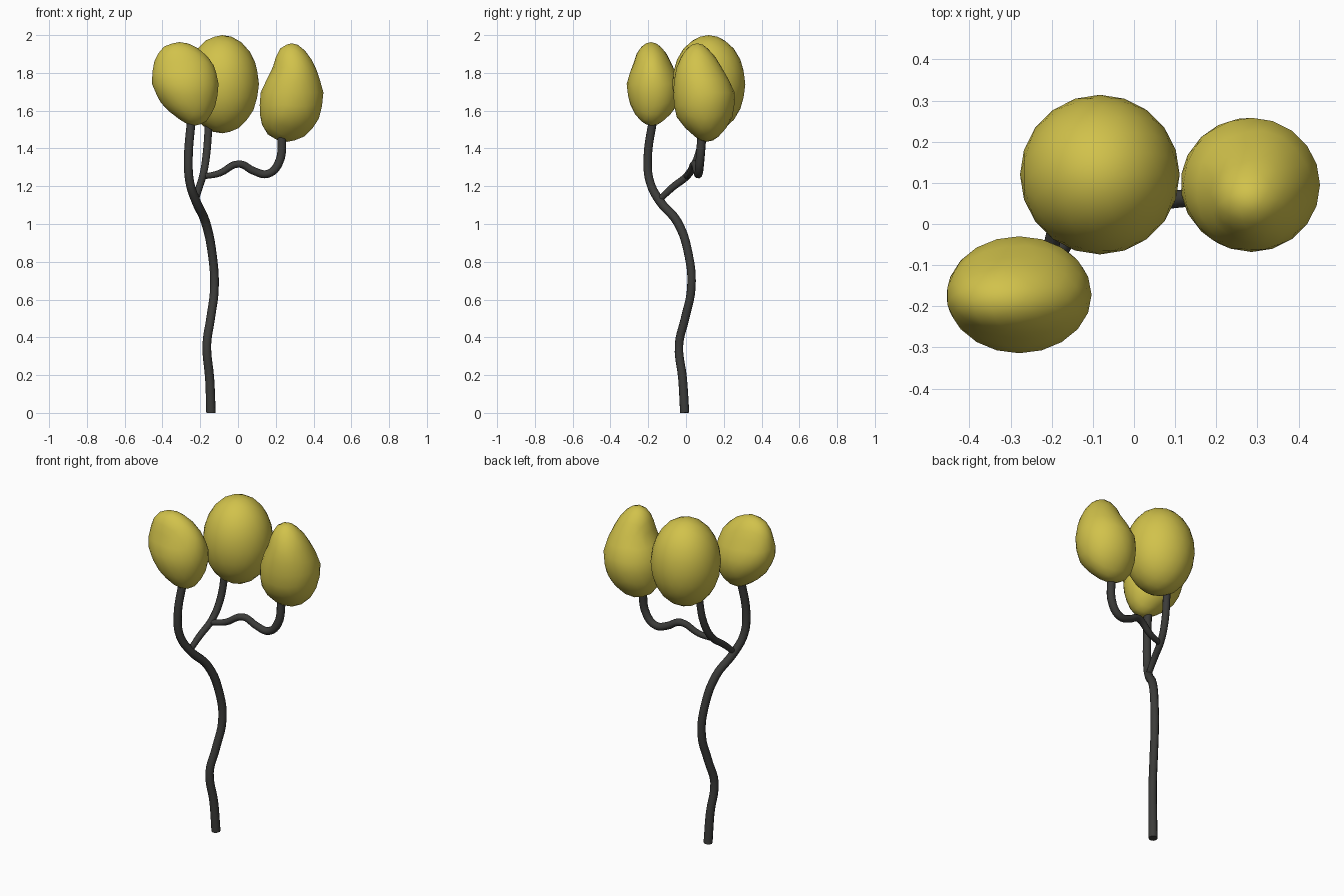
import bpy, bmesh
from math import sqrt

if "Cube" in bpy.data.objects:
    bpy.data.objects.remove(bpy.data.objects["Cube"])


def material(name, rgb):
    m = bpy.data.materials.new(name)
    m.diffuse_color = (*rgb, 1)
    m.use_nodes = True
    m.node_tree.nodes["Principled BSDF"].inputs["Base Color"].default_value = m.diffuse_color
    return m


BARK = material("bark", (0.045, 0.045, 0.042))
LEAF = material("leaf", (0.64, 0.54, 0.07))


def tube(name, points):
    """Smooth tube through (x, y, z, radius) points."""
    cu = bpy.data.curves.new(name, 'CURVE')
    cu.dimensions = '3D'
    cu.bevel_depth = 1.0
    cu.bevel_resolution = 3
    cu.resolution_u = 5
    cu.use_fill_caps = True
    sp = cu.splines.new('BEZIER')
    sp.bezier_points.add(len(points) - 1)
    for bp, (x, y, z, r) in zip(sp.bezier_points, points):
        bp.co = (x, y, z)
        bp.radius = r
        bp.handle_left_type = bp.handle_right_type = 'AUTO'
    ob = bpy.data.objects.new(name, cu)
    bpy.context.collection.objects.link(ob)
    bpy.ops.object.select_all(action='DESELECT')
    ob.select_set(True)
    bpy.context.view_layer.objects.active = ob
    bpy.ops.object.convert(target='MESH')
    ob = bpy.context.object
    ob.data.materials.clear()
    ob.data.materials.append(BARK)
    bpy.ops.object.shade_smooth_by_angle(angle=0.9)


def clump(name, z0, z1, sections):
    """Icosphere reshaped by sections (t, centre x, centre y, scale x, scale y), t from -1 to 1."""
    bm = bmesh.new()
    bmesh.ops.create_icosphere(bm, subdivisions=3, radius=1)
    for v in bm.verts:
        t = max(sections[0][0], min(sections[-1][0], v.co.z))
        for a, b in zip(sections, sections[1:]):
            if t <= b[0]:
                f = (t - a[0]) / (b[0] - a[0])
                cx, cy, kx, ky = [p + (q - p) * f for p, q in zip(a[1:], b[1:])]
                break
        v.co = (cx + kx * v.co.x, cy + ky * v.co.y,
                (z0 + z1) / 2 + v.co.z * (z1 - z0) / 2)
    for f in bm.faces:
        f.smooth = True
    me = bpy.data.meshes.new(name)
    bm.to_mesh(me)
    bm.free()
    me.materials.append(LEAF)
    bpy.context.collection.objects.link(bpy.data.objects.new(name, me))


# Trunk, running on into the left branch
tube("trunk", [
    (-0.143, -0.007, 0.0, .025), (-0.15, -0.018, 0.18, .024),
    (-0.165, -0.037, 0.36, .023), (-0.145, -0.005, 0.5, .023),
    (-0.125, 0.028, 0.66, .023), (-0.135, 0.015, 0.83, .023),
    (-0.172, -0.045, 1.01, .024), (-0.222, -0.138, 1.12, .024),
    (-0.255, -0.19, 1.22, .023), (-0.263, -0.203, 1.34, .023),
    (-0.245, -0.172, 1.57, .023)])

# Branch to the middle clump
tube("middle_branch", [
    (-0.225, -0.15, 1.12, .016), (-0.205, -0.07, 1.195, .019),
    (-0.185, 0.01, 1.26, .020), (-0.168, 0.065, 1.36, .021),
    (-0.153, 0.1, 1.56, .021)])

# Side branch to the right clump
tube("right_branch", [
    (-0.19, 0.0, 1.25, .015), (-0.1, 0.02, 1.268, .018),
    (0.005, 0.045, 1.318, .020), (0.085, 0.058, 1.28, .021),
    (0.155, 0.066, 1.265, .022), (0.212, 0.072, 1.315, .023),
    (0.235, 0.085, 1.48, .024)])

# Leaf clumps
clump("middle_leaf_clump", 1.48, 2.0, [
    (-1, -0.083, 0.12, .194, .194), (1, -0.083, 0.12, .194, .194)])
clump("left_leaf_clump", 1.52, 1.963, [
    (-.9, -.23, -.18, .14, .13), (-.5, -.26, -.17, .163, .144),
    (0, -.279, -.172, .176, .142), (.5, -.29, -.178, .179, .115),
    (.9, -.31, -.185, .183, .115)])
clump("right_leaf_clump", 1.435, 1.957, [
    (-.9, .26, .11, .2, .145), (-.5, .275, .098, .18, .17),
    (0, .286, .095, .166, .163), (.5, .298, .07, .131, .139),
    (.9, .283, .06, .133, .126)])
